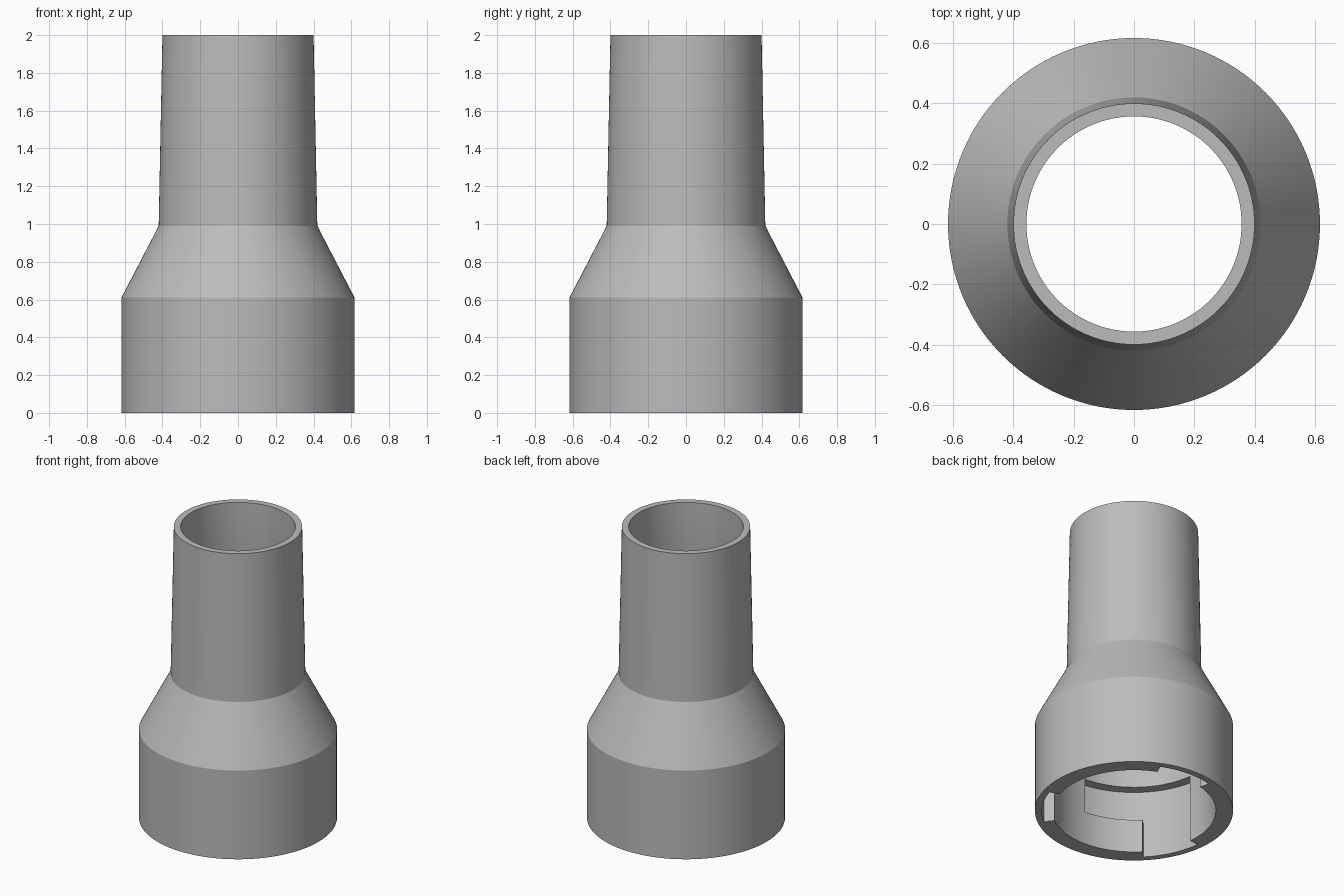
import bpy, bmesh, math

cube = bpy.data.objects.get("Cube")
if cube:
    bpy.data.objects.remove(cube, do_unlink=True)

SEGMENTS = 128

grey = bpy.data.materials.new("plain_grey")
grey.use_nodes = True
COLOUR = (0.5, 0.5, 0.5, 1)
grey.diffuse_color = COLOUR
grey.node_tree.nodes["Principled BSDF"].inputs["Base Color"].default_value = COLOUR


def sweep(name, profile, start, end, steps):
    """Sweep a closed (radius, height) profile about z; a full turn closes on itself."""
    bm = bmesh.new()
    full = end - start >= 360
    rings = []
    for i in range(steps if full else steps + 1):
        a = math.radians(start + (end - start) * i / steps)
        rings.append([bm.verts.new((r * math.cos(a), r * math.sin(a), z)) for r, z in profile])
    for i in range(steps):
        p, q = rings[i], rings[(i + 1) % len(rings)]
        for j in range(len(profile)):
            k = (j + 1) % len(profile)
            bm.faces.new((p[j], q[j], q[k], p[k]))
    if not full:
        bm.faces.new(rings[0])
        bm.faces.new(rings[-1])
    bmesh.ops.recalc_face_normals(bm, faces=bm.faces)
    mesh = bpy.data.meshes.new(name)
    bm.to_mesh(mesh)
    bm.free()
    mesh.materials.append(grey)
    obj = bpy.data.objects.new(name, mesh)
    bpy.context.collection.objects.link(obj)
    return obj


def cut(body, cutter):
    mod = body.modifiers.new("cut", "BOOLEAN")
    mod.operation = "DIFFERENCE"
    mod.solver = "EXACT"
    mod.object = cutter
    bpy.ops.object.modifier_apply(modifier=mod.name)
    bpy.data.objects.remove(cutter, do_unlink=True)


# Hollow adapter: wide socket, sloping shoulder, slightly tapered spout
body = sweep("hose_adapter", [
    (0.617, 0), (0.617, 0.61), (0.42, 0.99), (0.4, 2),
    (0.357, 2), (0.357, 0.99), (0.51, 0.61), (0.51, 0)], 0, 360, SEGMENTS)
bpy.context.view_layer.objects.active = body
body.select_set(True)


def sector(name, low, high, start, end):
    block = [(0.45, low), (0.575, low), (0.575, high), (0.45, high)]
    return sweep(name, block, start, end, 28)


# Three bayonet channels in the socket: entry slot, then a sideways locking groove
SLOT_START, SLOT_WIDTH, CHANNEL_WIDTH = -53.4, 37.4, 80
for turn in range(3):
    a = SLOT_START + 120 * turn
    cut(body, sector("entry_slot", -0.05, 0.465, a, a + SLOT_WIDTH))
    cut(body, sector("locking_groove", 0.23, 0.465, a + SLOT_WIDTH - 1, a + CHANNEL_WIDTH))

bpy.ops.object.shade_smooth_by_angle(angle=math.radians(25))
